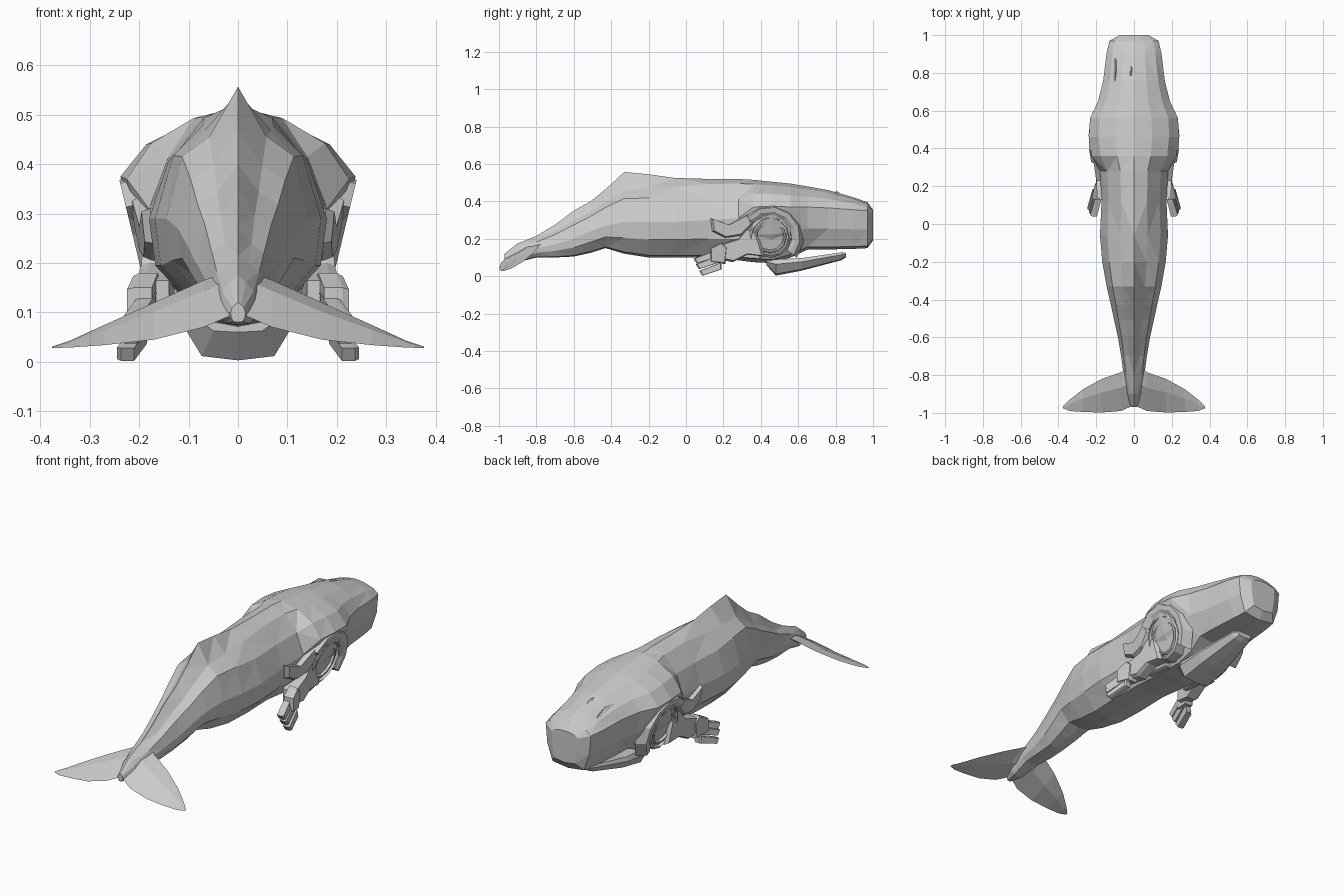
import bpy, bmesh, math

if "Cube" in bpy.data.objects:
    bpy.data.objects.remove(bpy.data.objects["Cube"])


def finish(name, bm, mirror=False):
    bmesh.ops.remove_doubles(bm, verts=bm.verts, dist=0.0005)
    bmesh.ops.recalc_face_normals(bm, faces=bm.faces)
    me = bpy.data.meshes.new(name)
    bm.to_mesh(me)
    bm.free()
    ob = bpy.data.objects.new(name, me)
    bpy.context.collection.objects.link(ob)
    if mirror:
        m = ob.modifiers.new("mirror", 'MIRROR')
        m.use_mirror_merge = False
    return ob


def loft(name, rings, mirror=False):
    """Skin a list of closed rings of points and cap both ends."""
    bm = bmesh.new()
    vs = [[bm.verts.new(p) for p in r] for r in rings]
    n = len(vs[0])
    for a, b in zip(vs, vs[1:]):
        for i in range(n):
            bm.faces.new((a[i], a[(i + 1) % n], b[(i + 1) % n], b[i]))
    bm.faces.new(vs[0])
    bm.faces.new(vs[-1])
    return finish(name, bm, mirror)


def symmetric(half, y):
    """Full ring from half-section points (x, z), first and last on x = 0."""
    pts = half + [(-x, z) for x, z in half[-2:0:-1]]
    return [(x, y, z) for x, z in pts]


def plate(name, outline, x0, thick, ty=0.0, tz=0.0):
    """Mirrored slab with a (y, z) outline, leaning in x by ty and tz."""
    c = [sum(p[k] for p in outline) / len(outline) for k in (0, 1)]
    ring = lambda x, s: [(x + ty * (y - c[0]) + tz * (z - c[1]),
                          c[0] + s * (y - c[0]), c[1] + s * (z - c[1]))
                         for y, z in outline]
    return loft(name, [ring(x0, 1), ring(x0 + thick * .75, 1),
                       ring(x0 + thick, .88)], True)


def lathe(name, profile, sides, a0=0, a1=360, tilt=.24, cy=.45, cz=.21):
    """Revolve (x, r) points round a sideways axis, over an arc if wanted."""
    rings = []
    for i in range(sides + 1):
        a = math.radians(a0 + (a1 - a0) * i / sides)
        rings.append([(x + tilt * r * math.sin(a), cy + r * math.cos(a),
                       cz + r * math.sin(a)) for x, r in profile])
    bm = bmesh.new()
    vs = [[bm.verts.new(p) for p in r] for r in rings]
    closed = a1 - a0 == 360
    n = len(profile)
    for a, b in zip(vs, vs[1:]):
        for i in range(n if not closed else n - 1):
            j = (i + 1) % n
            bm.faces.new((a[i], a[j], b[j], b[i]))
    if not closed:
        bm.faces.new(vs[0])
        bm.faces.new(vs[-1])
    return finish(name, bm, True)


# Body: y, top, bottom, half width, height of widest point, crest drop, belly width
stations = [
    (-.97, .12, .08, .015, .10, .2, .6),
    (-.90, .175, .075, .04, .11, .2, .6),
    (-.80, .215, .10, .055, .15, .25, .6),
    (-.70, .275, .10, .068, .17, .35, .6),
    (-.60, .35, .105, .085, .20, .35, .5),
    (-.51, .40, .125, .105, .24, .35, .5),
    (-.43, .465, .15, .122, .27, .35, .5),
    (-.33, .557, .12, .145, .29, .38, .5),
    (-.20, .545, .10, .168, .29, .30, .5),
    (-.06, .525, .10, .18, .29, .20, .5),
    (.12, .52, .10, .172, .30, .12, .5),
    (.28, .52, .085, .18, .31, .12, .5),
    (.36, .515, .075, .225, .37, .15, .42),
    (.46, .505, .07, .238, .375, .15, .42),
    (.56, .495, .10, .233, .37, .15, .42),
    (.65, .48, .142, .19, .37, .15, .6),
    (.76, .46, .143, .163, .365, .15, .68),
    (.90, .42, .146, .146, .355, .15, .68),
    (.97, .395, .15, .13, .35, .15, .7),
    (1.0, .355, .19, .075, .335, .1, .8),
]
rings = []
for y, zt, zb, w, zw, k, b in stations:
    low = .80 if .3 < y < .6 else .93
    half = [(0, zt), (.4 * w, zt - k * (zt - zw)),
            (.78 * w, zt - max(.5, k + .15) * (zt - zw)), (w, zw),
            (low * w, zw - .5 * (zw - zb)), (b * w, zb + .06 * (zw - zb)), (0, zb)]
    rings.append(symmetric(half, y))
body = loft("whale_body", rings)
body.modifiers.new("facets", 'TRIANGULATE')

# Lower jaw
jaw = [(.43, .07, .085, .06), (.48, .105, .09, .003), (.62, .10, .097, .03),
       (.83, .06, .127, .085), (.855, .045, .125, .10)]
loft("lower_jaw", [symmetric([(0, t), (w * .9, t), (w, t - .3 * (t - b)),
                              (w * .7, b + .1 * (t - b)), (0, b)], y)
                   for y, w, t, b in jaw])

# Tail flukes: x, leading y/z, trailing y/z
fluke = [(0, -.74, .19, -.96, .10), (.07, -.785, .165, -.99, .07),
         (.17, -.82, .12, -.998, .045), (.27, -.875, .075, -.995, .034),
         (.34, -.93, .043, -.99, .029), (.376, -.965, .031, -.975, .028)]
sec = []
for x, ly, lz, ty, tz in fluke:
    my, mz, t = ly * .6 + ty * .4, lz * .6 + tz * .4, .02 * (1 - x / .39)
    sec.append([(x, ly, lz), (x, my, mz + t), (x, ty, tz),
                (x, my, mz - t)])
loft("tail_fluke", sec, True)

# Shoulder joint: partial housing ring, then stepped disc
lathe("joint_housing", [(.12, .115), (.19, .115), (.202, .135), (.202, .16), (.15, .18)],
      6, -38, 140)
lathe("joint_disc", [(.11, .112), (.187, .112), (.193, .102), (.178, .098),
                     (.178, .088), (.188, .084), (.188, .076), (.176, .07), (.176, 0)], 12)

# Shoulder guard behind the joint
plate("shoulder_guard", [(.13, .31), (.14, .24), (.21, .205), (.30, .22),
                         (.36, .28), (.34, .335), (.23, .275)], .13, .07, .08, .1)

# Front limb: arm, elbow strut and three-fingered paddle
plate("limb_arm", [(.38, .24), (.33, .26), (.28, .20), (.17, .165), (.17, .09),
                   (.25, .075), (.33, .115), (.42, .105)], .13, .065, -.08)
plate("limb_strut", [(.40, .16), (.26, .165), (.26, .10), (.40, .09)], .10, .03)
plate("limb_hand", [(.22, .155), (.19, .18), (.13, .15), (.13, .075), (.21, .065)],
      .165, .05, -.2)
for i, (y, z) in enumerate([(.04, .085), (.052, .055), (.07, .02)]):
    plate("limb_finger_%d" % (i + 1),
          [(y + .12, z + .055), (y, z + .008), (y + .018, z - .018), (y + .12, z + .016)],
          .182 + i * .007, .035, -.2, -.15)

# Raised ridges beside the blowhole
for name, x, y0, y1, z in (("blowhole_slit", -.10, .74, .88, .425),
                           ("blowhole_ridge", -.015, .76, .86, .445)):
    loft(name, [[(x - .01, y, z - d), (x, y, z + h - d), (x + .01, y, z - d)]
                for y, h, d in ((y0, .002, 0), ((y0 + y1) / 2, .02, .012), (y1, .002, .03))])
